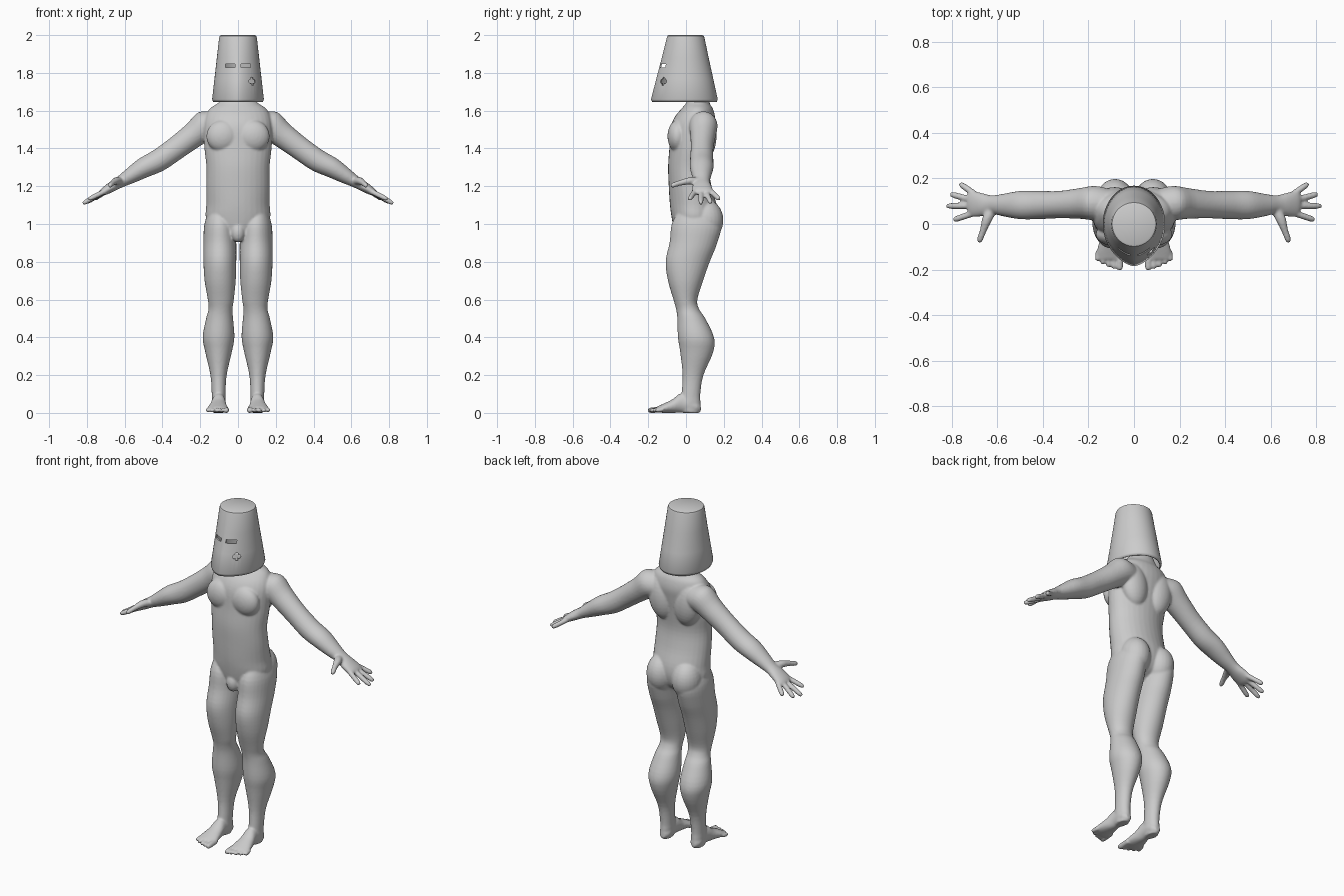
import bpy, bmesh, math
from mathutils import Vector, Matrix

if "Cube" in bpy.data.objects:
    bpy.data.objects.remove(bpy.data.objects["Cube"])


def spline(rows, steps=4):
    """Catmull-Rom interpolation of rows of numbers."""
    out = []
    for i in range(len(rows) - 1):
        a, b, c, d = (Vector(rows[min(max(k, 0), len(rows) - 1)]) for k in (i - 1, i, i + 1, i + 2))
        for s in range(steps):
            t = s / steps
            out.append(0.5 * (2 * b + (c - a) * t + (2 * a - 5 * b + 4 * c - d) * t * t
                              + (3 * b - a - 3 * c + d) * t ** 3))
    return out + [Vector(rows[-1])]


def tube(bm, rows, hint, n=24):
    """Closed loft through rows (x, y, z, radius along hint, other radius)."""
    axis = (Vector(rows[-1][:3]) - Vector(rows[0][:3])).normalized()
    v = axis.cross(Vector(hint)).normalized()
    u = v.cross(axis)
    rings = []
    for x, y, z, a, b in spline(rows):
        c = Vector((x, y, z))
        rings.append([bm.verts.new(c + u * a * math.cos(k * math.tau / n) + v * b * math.sin(k * math.tau / n))
                      for k in range(n)])
    for p, q in zip(rings, rings[1:]):
        for k in range(n):
            bm.faces.new((p[k], p[(k + 1) % n], q[(k + 1) % n], q[k]))
    bm.faces.new(rings[0])
    bm.faces.new(rings[-1])


def column(bm, rows):
    """Upright loft from rows (z, x0, x1, y0, y1)."""
    tube(bm, [((x0 + x1) / 2, (y0 + y1) / 2, z, (x1 - x0) / 2, (y1 - y0) / 2)
              for z, x0, x1, y0, y1 in rows], (1, 0, 0), 32)


def blob(bm, loc, size, tilt=0):
    m = Matrix.Translation(loc) @ Matrix.Rotation(tilt, 4, 'Y') @ Matrix.Diagonal((*size, 1))
    bmesh.ops.create_uvsphere(bm, u_segments=24, v_segments=16, radius=1, matrix=m)


def digit(bm, base, tip, r, hint=(0, 1, 0)):
    a, b = Vector(base), Vector(tip)
    tube(bm, [(*a.lerp(b, t), r * k, r * k) for t, k in ((0, 1), (.5, 1), (.85, .92), (1, .6))], hint, 12)


def make(name, bm):
    me = bpy.data.meshes.new(name)
    bmesh.ops.recalc_face_normals(bm, faces=bm.faces)
    bm.to_mesh(me)
    bm.free()
    ob = bpy.data.objects.new(name, me)
    bpy.context.collection.objects.link(ob)
    return ob


body = bmesh.new()

# leg
column(body, [(1.08, .06, .15, -.03, .12), (1.0, .015, .178, -.075, .185), (.9, .009, .183, -.087, .165),
              (.8, .009, .183, -.108, .125), (.7, .012, .177, -.096, .09), (.6, .022, .16, -.067, .06),
              (.55, .029, .156, -.053, .07), (.5, .026, .169, -.046, .103), (.4, .019, .187, -.043, .149),
              (.32, .033, .173, -.031, .143), (.2, .06, .146, -.018, .092), (.1, .066, .139, -.024, .076),
              (.05, .067, .138, -.03, .077), (0, .075, .132, -.02, .07)])
# foot and toes
tube(body, [(.102, .078, .028, .015, .02), (.102, .05, .035, .034, .035), (.102, -.02, .052, .036, .052),
            (.105, -.07, .036, .045, .036), (.107, -.12, .024, .056, .024), (.107, -.155, .017, .052, .015)],
     (1, 0, 0))
for i, (y, r) in enumerate([(-.203, .016), (-.198, .012), (-.19, .012), (-.178, .012), (-.162, .012)]):
    x = .064 + .023 * i
    digit(body, (x, -.12, .018), (x + .002 * (i - 1), y, .013), r, (1, 0, 0))
# arm running into the palm
tube(body, [(.10, .09, 1.53, .06, .075), (.17, .092, 1.522, .075, .08), (.24, .09, 1.468, .067, .068),
            (.33, .085, 1.40, .06, .062), (.42, .083, 1.337, .062, .06), (.50, .083, 1.297, .062, .054),
            (.57, .083, 1.255, .05, .042), (.625, .085, 1.222, .041, .031), (.67, .085, 1.196, .052, .027),
            (.71, .088, 1.172, .056, .021), (.727, .09, 1.163, .042, .013)], (0, 1, 0))
# fingers and thumb
for base, tip in [((.69, .052, 1.18), (.792, .018, 1.13)), ((.70, .08, 1.176), (.822, .079, 1.108)),
                  ((.70, .103, 1.176), (.806, .131, 1.112)), ((.69, .125, 1.18), (.764, .177, 1.13))]:
    digit(body, base, tip, .0145)
tube(body, [(.62, .07, 1.226, .022, .024), (.645, .02, 1.228, .02, .022), (.662, -.03, 1.218, .015, .015),
            (.675, -.065, 1.207, .014, .014), (.68, -.082, 1.202, .008, .008)], (0, 0, 1), 16)
# muscle masses: chest, upper back, buttock
blob(body, (.08, -.045, 1.465), (.088, .053, .085), .25)
blob(body, (.085, .10, 1.47), (.082, .062, .13), .15)
blob(body, (.083, .105, 1.02), (.083, .093, .11), 0)

# mirrored half
half = bmesh.ops.duplicate(body, geom=body.verts[:] + body.edges[:] + body.faces[:])["geom"]
bmesh.ops.scale(body, vec=(-1, 1, 1), verts=[g for g in half if isinstance(g, bmesh.types.BMVert)])

# torso and neck
column(body, [(z, -w, w, y0, y1) for z, w, y0, y1 in
              [(.925, .05, -.05, .08), (.97, .13, -.065, .14), (1.03, .17, -.077, .165), (1.10, .168, -.086, .165),
               (1.2, .168, -.092, .137), (1.3, .167, -.095, .122), (1.4, .178, -.088, .132),
               (1.5, .182, -.082, .148), (1.56, .175, -.06, .155), (1.61, .15, -.02, .145),
               (1.645, .10, .005, .125), (1.70, .062, .015, .115)]])
blob(body, (0, -.045, .955), (.037, .035, .052))

ob = make("body", body)
rm = ob.modifiers.new("merge", 'REMESH')
rm.mode = 'VOXEL'
rm.voxel_size = .006
rm.use_smooth_shade = True
sm = ob.modifiers.new("soften", 'SMOOTH')
sm.factor = .5
sm.iterations = 6

# helmet: tapered bucket with a keeled front, open below
helm = bmesh.new()
N = 64
rings = []
# rows: height, half width, front depth, back depth, keel power
for z, w, f, b, p in [(1.645, .131, .179, .162, 1.3), (1.66, .137, .185, .168, 1.3), (1.77, .1245, .157, .144, 1.25),
                      (1.88, .112, .128, .12, 1.15), (1.985, .100, .102, .098, 1), (1.996, .096, .098, .094, 1),
                      (2.0, .088, .09, .086, 1)]:
    ring = []
    for k in range(N):
        t = k * math.tau / N
        c, s = math.cos(t), math.sin(t)
        x = math.copysign(abs(c) ** (p if s < 0 else 1), c) * w
        ring.append(helm.verts.new((x, s * (f if s < 0 else b), z)))
    rings.append(ring)
for p, q in zip(rings, rings[1:]):
    for k in range(N):
        helm.faces.new((p[k], p[(k + 1) % N], q[(k + 1) % N], q[k]))
top = helm.faces.new(rings[-1])
helmet = make("helmet", helm)
if helmet.data.polygons[-1].normal.z < 0:
    helmet.data.flip_normals()
bpy.context.view_layer.objects.active = helmet
helmet.select_set(True)
bpy.ops.object.shade_smooth_by_angle(angle=math.radians(40))
sol = helmet.modifiers.new("wall", 'SOLIDIFY')
sol.thickness = .007
sol.offset = -1

# cutters: two eye slits and a clover-shaped breathing hole on one cheek
cut = bmesh.new()
for s in (-1, 1):
    bmesh.ops.create_cube(cut, size=1, matrix=Matrix.Translation((s * .041, -.12, 1.838))
                          @ Matrix.Diagonal((.052, .12, .019, 1)))
place = Matrix.Translation((.08, -.125, 1.755)) @ Matrix.Rotation(math.radians(45), 4, 'Z')
for x, z in ((-.013, 0), (.013, 0), (0, .012)):
    bmesh.ops.create_cone(cut, cap_ends=True, segments=16, radius1=.0105, radius2=.0105, depth=.08,
                          matrix=place @ Matrix.Translation((x, 0, z)) @ Matrix.Rotation(math.pi / 2, 4, 'X'))
bmesh.ops.create_cube(cut, size=1, matrix=place @ Matrix.Translation((0, 0, -.006))
                      @ Matrix.Diagonal((.012, .079, .03, 1)))
cutter = make("helmet_cutter", cut)
cutter.hide_render = True
cutter.display_type = 'WIRE'
bo = helmet.modifiers.new("holes", 'BOOLEAN')
bo.operation = 'DIFFERENCE'
bo.object = cutter
bo.solver = 'EXACT'
bo.use_self = True
